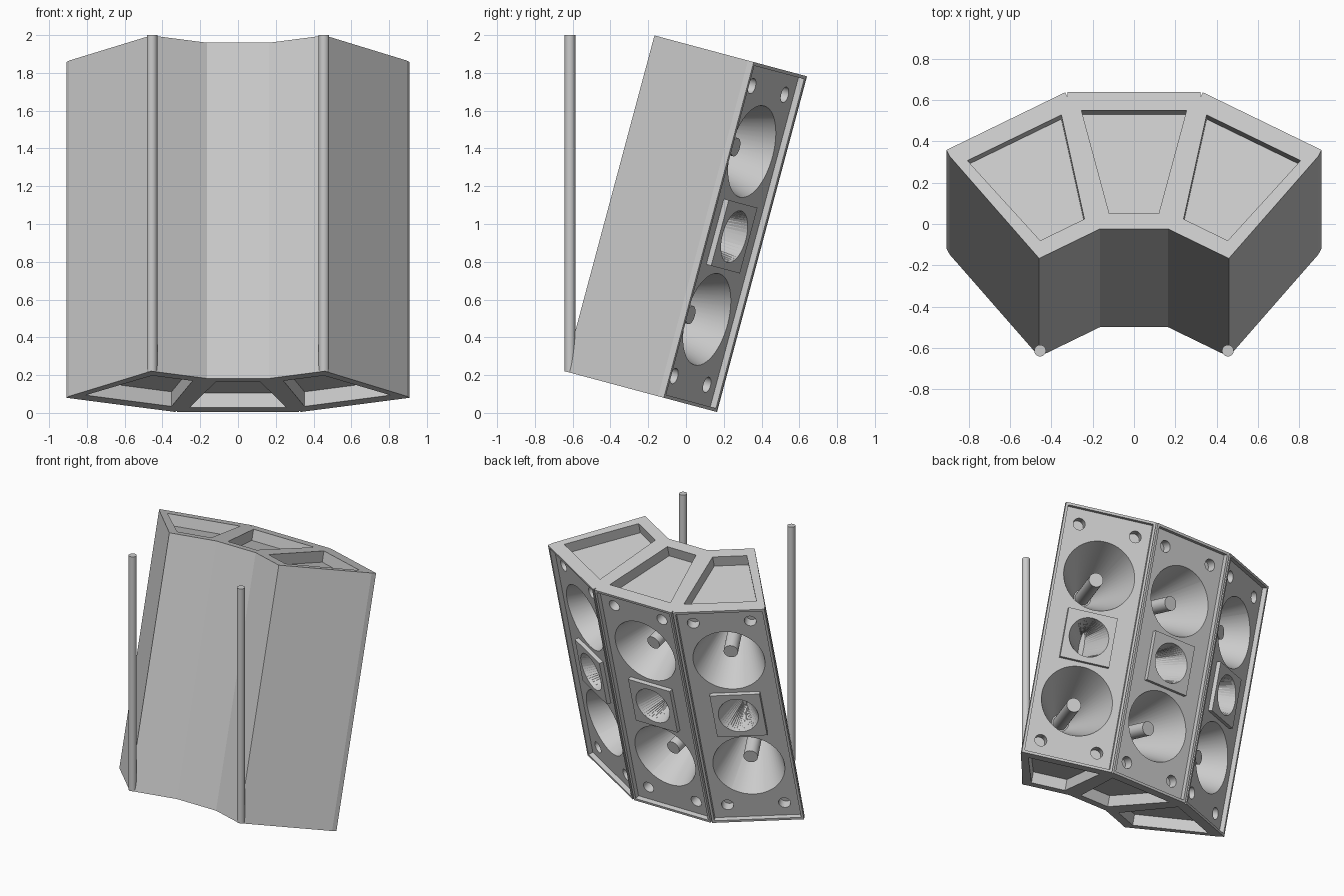
import bpy, bmesh
from math import radians, pi
from mathutils import Matrix, Vector

cube = bpy.data.objects.get("Cube")
if cube:
    bpy.data.objects.remove(cube, do_unlink=True)

HEIGHT, DEPTH = 1.84, 0.688
FRONT_HALF, BACK_HALF = 0.165, 0.322
LIP, SPLAY, TILT = 0.035, radians(26.7), radians(15)
BAFFLE = DEPTH - LIP
MID = HEIGHT / 2

grey = bpy.data.materials.new("plain_grey")
grey.use_nodes = True
grey.diffuse_color = (0.6, 0.6, 0.6, 1)
grey.node_tree.nodes["Principled BSDF"].inputs["Base Color"].default_value = grey.diffuse_color


def finish(name, bm):
    bmesh.ops.recalc_face_normals(bm, faces=bm.faces)
    mesh = bpy.data.meshes.new(name)
    bm.to_mesh(mesh)
    bm.free()
    mesh.materials.append(grey)
    obj = bpy.data.objects.new(name, mesh)
    bpy.context.collection.objects.link(obj)
    return obj


def prism(name, half_profile, z0, z1):
    """Extrude a plan mirrored about x = 0 from z0 to z1."""
    plan = half_profile + [(-x, y) for x, y in reversed(half_profile)]
    bm = bmesh.new()
    face = bm.faces.new([bm.verts.new((x, y, z0)) for x, y in plan])
    top = bmesh.ops.extrude_face_region(bm, geom=[face])["geom"]
    bmesh.ops.translate(bm, vec=(0, 0, z1 - z0),
                        verts=[v for v in top if isinstance(v, bmesh.types.BMVert)])
    return finish(name, bm)


def horn(name, x, z, y_out, y_in, r_out, r_in, squash=(1, 1)):
    """Round taper running forward from the baffle; squash shapes the throat."""
    bm = bmesh.new()
    bmesh.ops.create_cone(bm, cap_ends=True, segments=48, radius1=r_out,
                          radius2=r_in, depth=y_out - y_in)
    for v in bm.verts:
        if v.co.z > 0:
            v.co.x *= squash[0]
            v.co.y *= squash[1]
    if squash != (1, 1):
        bmesh.ops.triangulate(bm, faces=bm.faces)
    bm.transform(Matrix.Translation((x, (y_out + y_in) / 2, z)) @ Matrix.Rotation(pi / 2, 4, 'X'))
    return finish(name, bm)


def combine(target, tool, operation='DIFFERENCE'):
    tool.hide_render = True
    mod = target.modifiers.new("cut", 'BOOLEAN')
    mod.operation, mod.solver, mod.object = operation, 'EXACT', tool
    bpy.context.view_layer.objects.active = target
    bpy.ops.object.modifier_apply(modifier=mod.name)
    bpy.data.objects.remove(tool, do_unlink=True)


def smooth(obj):
    bpy.ops.object.select_all(action='DESELECT')
    obj.select_set(True)
    bpy.context.view_layer.objects.active = obj
    bpy.ops.object.shade_smooth_by_angle(angle=radians(10))


# Cabinet shell: wedge with a short straight lip at the back
cabinet = prism("center_cabinet", [(FRONT_HALF, 0), (BACK_HALF, BAFFLE), (BACK_HALF, DEPTH)], 0, HEIGHT)

# Wedge-shaped pockets in top and bottom
pocket = [(0.12, 0.078), (0.255, 0.595)]
for z0, z1 in ((-0.1, 0.08), (HEIGHT - 0.08, HEIGHT + 0.1)):
    combine(cabinet, prism("pocket_cutter", pocket, z0, z1))

# Sunken baffle
rim = BACK_HALF - 0.018
combine(cabinet, prism("baffle_cutter", [(rim, BAFFLE), (rim, DEPTH + 0.1)], 0.018, HEIGHT - 0.018))

# Raised square plate around the middle horn
plate = prism("center_horn_plate", [(0.175, BAFFLE - 0.01), (0.175, BAFFLE + 0.03)], MID - 0.18, MID + 0.18)

# Horn mouths, slot-throated middle horn, and corner ports
horn_heights = (HEIGHT / 4, HEIGHT * 3 / 4)
for z in horn_heights:
    combine(cabinet, horn("horn_cutter", 0, z, BAFFLE + 0.005, 0.1, 0.252, 0.06))
for part in (cabinet, plate):
    combine(part, horn("middle_cutter", 0, MID, BAFFLE + 0.035, 0.43, 0.142, 0.12, (0.15, 0.9)))
for x in (-0.2, 0.2):
    for z in (0.125, HEIGHT - 0.125):
        combine(cabinet, horn("port_cutter", x, z, BAFFLE + 0.02, BAFFLE - 0.07, 0.042, 0.042))

# Round plugs standing in the large horns
plugs = [horn("center_plug_" + tag, 0, z, BAFFLE - 0.1, 0.09, 0.05, 0.05)
         for tag, z in zip(("lower", "upper"), horn_heights)]

# Splay copies to each side about the shared front corners, then lean the cluster back
lean = Matrix.Translation((0, -0.64, 0.22)) @ Matrix.Rotation(-TILT, 4, 'X') @ Matrix.Translation((0, 0.145, 0))
for part in [cabinet, plate] + plugs:
    smooth(part)
    for side, sign in (("left", 1), ("right", -1)):
        hinge = Matrix.Translation((sign * FRONT_HALF, 0, 0))
        copy = part.copy()
        copy.data = part.data.copy()
        copy.name = part.name.replace("center", side)
        bpy.context.collection.objects.link(copy)
        copy.data.transform(lean @ hinge @ Matrix.Rotation(-sign * SPLAY, 4, 'Z') @ hinge)
    part.data.transform(lean)

# Upright poles at the front corners
for side, sign in (("left", 1), ("right", -1)):
    bm = bmesh.new()
    bmesh.ops.create_cone(bm, cap_ends=True, segments=48, radius1=0.028, radius2=0.028, depth=1.78,
                          matrix=Matrix.Translation((sign * 0.455, -0.614, 1.11)))
    smooth(finish(side + "_pole", bm))
